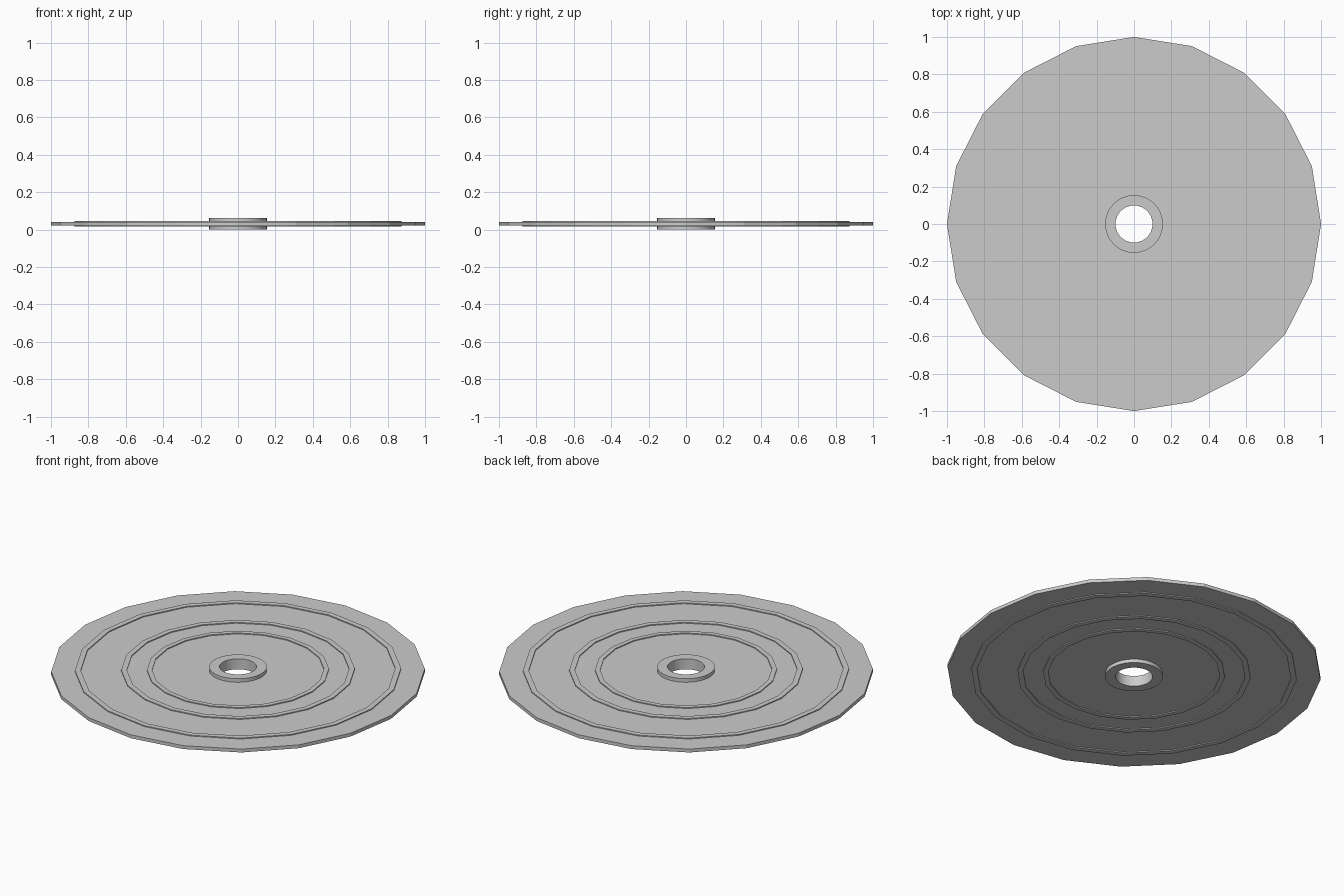
import bpy, bmesh, math

if "Cube" in bpy.data.objects:
    bpy.data.objects.remove(bpy.data.objects["Cube"])

MID = 0.031  # mid-plane height


def ring(name, r_in, r_out, half, sides, smooth=False):
    """Flat ring with a rectangular section, centred on the mid-plane."""
    bm = bmesh.new()
    section = [(r_in, -half), (r_out, -half), (r_out, half), (r_in, half)]
    loops = []
    for i in range(sides):
        a = 2 * math.pi * i / sides
        loops.append([bm.verts.new((r * math.cos(a), r * math.sin(a), MID + z))
                      for r, z in section])
    for i in range(sides):
        p, q = loops[i], loops[(i + 1) % sides]
        for k in range(4):
            n = (k + 1) % 4
            bm.faces.new((p[k], q[k], q[n], p[n]))
    bmesh.ops.recalc_face_normals(bm, faces=bm.faces)
    me = bpy.data.meshes.new(name)
    bm.to_mesh(me)
    bm.free()
    ob = bpy.data.objects.new(name, me)
    bpy.context.collection.objects.link(ob)
    if smooth:
        bpy.ops.object.select_all(action='DESELECT')
        ob.select_set(True)
        bpy.context.view_layer.objects.active = ob
        bpy.ops.object.shade_smooth_by_angle(angle=math.radians(30))
    return ob


# Faceted plate
ring("disc_plate", 0.10, 1.0, 0.010, 20)

# Raised ribs on both faces
for name, r_in, r_out in (("inner_rib", 0.46, 0.487),
                          ("middle_rib", 0.595, 0.625),
                          ("outer_rib", 0.842, 0.873)):
    ring(name, r_in, r_out, 0.0155, 20)

# Round centre hub with bore
ring("centre_hub", 0.099, 0.154, MID, 48, smooth=True)
